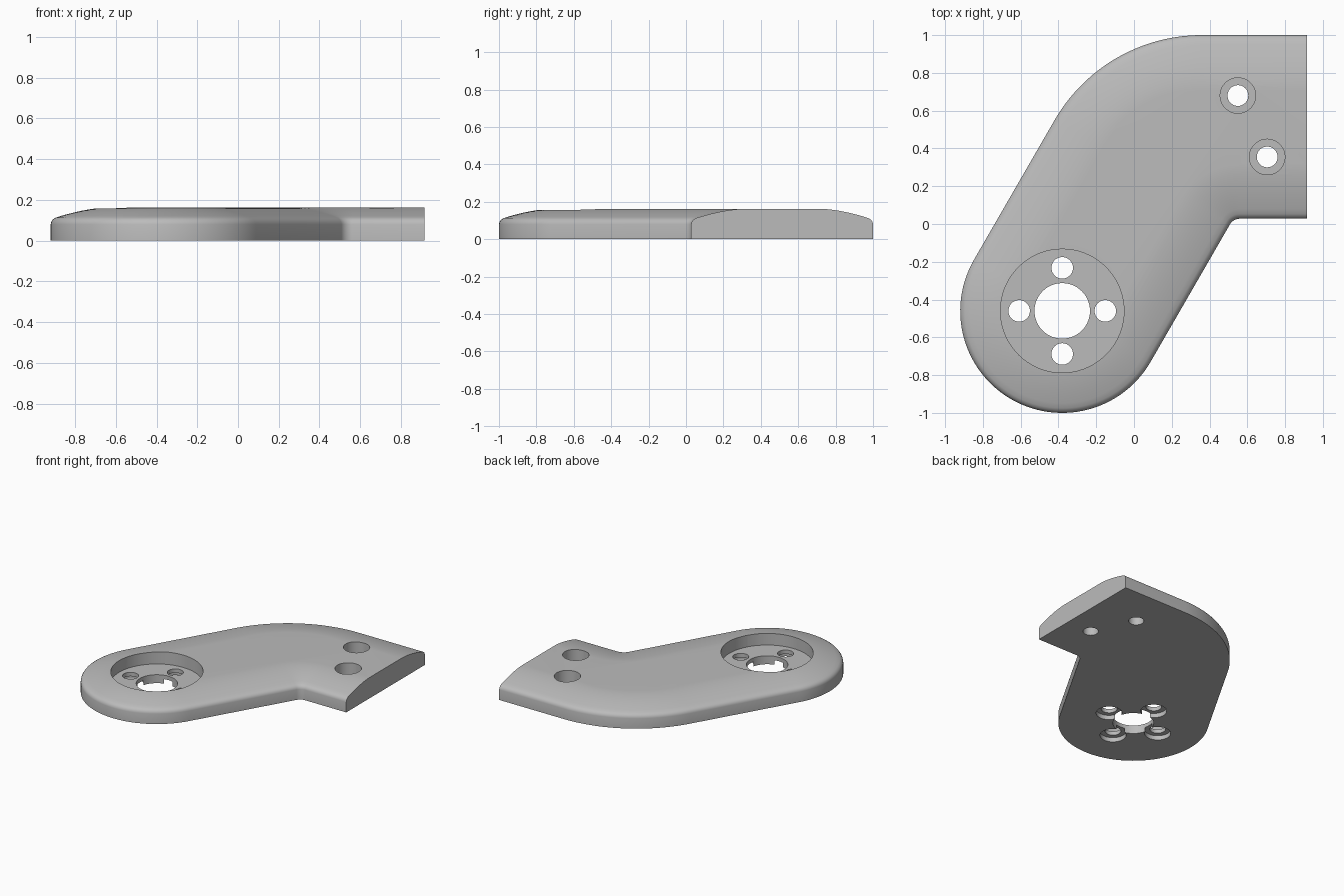
import bpy, bmesh, math
from mathutils import Vector

if "Cube" in bpy.data.objects:
    bpy.data.objects.remove(bpy.data.objects["Cube"])

R30 = math.radians(30)
BOSS = Vector((-0.38, -0.46))      # centre of the round end
R_BOSS, R_BEND, R_INNER = 0.54, 0.9, 0.06
X_END, Y_LOW, Y_HIGH = 0.917, 0.028, 1.0
FLOOR = 0.066                      # height of recess floors

grey = bpy.data.materials.new("grey")
grey.diffuse_color = (0.5, 0.5, 0.5, 1)
grey.use_nodes = True
grey.node_tree.nodes["Principled BSDF"].inputs["Base Color"].default_value = grey.diffuse_color


def arc(c, r, a0, a1, n, sign=1):
    """Points on an arc, each with its outward normal."""
    out = []
    for i in range(n + 1):
        a = math.radians(a0 + (a1 - a0) * i / n)
        d = Vector((math.cos(a), math.sin(a)))
        out.append((Vector(c) + d * r, d * sign))
    return out


def edge_x(angle, y):
    """x where the slanted edge tangent to the round end reaches height y."""
    p = BOSS + R_BOSS * Vector((math.cos(angle), math.sin(angle)))
    return p.x + (y - p.y) / math.tan(2 * R30)


# Plan outline: lower end corner, inner fillet, round end, outer bend, upper end corner
t = math.tan(R30)
inner_c = (edge_x(-R30, Y_LOW) + R_INNER * t, Y_LOW - R_INNER)
outer_c = (edge_x(5 * R30, Y_HIGH) + R_BEND * t, Y_HIGH - R_BEND)
outline = [(Vector((X_END, Y_LOW)), Vector((0, -1)))]
outline += arc(inner_c, R_INNER, 90, 150, 10, -1)
outline += arc(BOSS, R_BOSS, -30, -210, 56)
outline += arc(outer_c, R_BEND, 150, 90, 28)
outline += [(Vector((X_END, Y_HIGH)), Vector((0, 1)))]

# Edge profile (inset, height): upright wall, small round, long shallow crown
profile = [(0, 0), (0, 0.08), (0.003, 0.092), (0.011, 0.104)]
for i in range(11):
    k = i / 10
    profile.append((0.025 + 0.265 * k, 0.163 - 0.05 * (1 - k) ** 1.7))

# Plate body
bm = bmesh.new()
rings = [[bm.verts.new((*(p - n * d), z)) for p, n in outline] for d, z in profile]
for a, b in zip(rings, rings[1:]):
    for i in range(len(outline) - 1):
        bm.faces.new((a[i], a[i + 1], b[i + 1], b[i]))
bm.faces.new(rings[0])
bm.faces.new(rings[-1])
bm.faces.new([r[0] for r in rings] + [r[-1] for r in reversed(rings)])
bmesh.ops.recalc_face_normals(bm, faces=bm.faces)
mesh = bpy.data.meshes.new("bracket_plate")
bm.to_mesh(mesh)
bm.free()
mesh.materials.append(grey)
plate = bpy.data.objects.new("bracket_plate", mesh)
bpy.context.collection.objects.link(plate)


def drill(x, y, r, z0, z1, n=40):
    """Cut a round hole between two heights."""
    bpy.ops.mesh.primitive_cylinder_add(vertices=n, radius=r, depth=z1 - z0,
                                        location=(x, y, (z0 + z1) / 2))
    cutter = bpy.context.object
    cutter.name = "hole_cutter"
    cutter.hide_render = True
    cutter.data.materials.append(grey)
    mod = plate.modifiers.new("hole", 'BOOLEAN')
    mod.operation, mod.solver, mod.object = 'DIFFERENCE', 'EXACT', cutter
    bpy.context.view_layer.objects.active = plate
    bpy.ops.object.modifier_apply(modifier=mod.name)
    bpy.data.objects.remove(cutter)


# Round recess with centre bore and four bolt holes, counterbored from below
drill(*BOSS, 0.327, FLOOR, 0.3, 72)
drill(*BOSS, 0.147, -0.1, 0.31, 56)
for dx, dy in ((1, 0), (0, 1), (-1, 0), (0, -1)):
    x, y = BOSS.x + 0.228 * dx, BOSS.y + 0.228 * dy
    drill(x, y, 0.057, -0.11, 0.2)
    drill(x, y, 0.094, -0.12, 0.035)

# Two counterbored screw holes near the flat end
for x, y in ((0.55, 0.68), (0.705, 0.355)):
    drill(x, y, 0.094, FLOOR, 0.3)
    drill(x, y, 0.055, -0.1, 0.31)

# Smooth curved surfaces, keep rims sharp
bpy.ops.object.select_all(action='DESELECT')
plate.select_set(True)
bpy.context.view_layer.objects.active = plate
bpy.ops.object.shade_smooth_by_angle(angle=math.radians(32))
